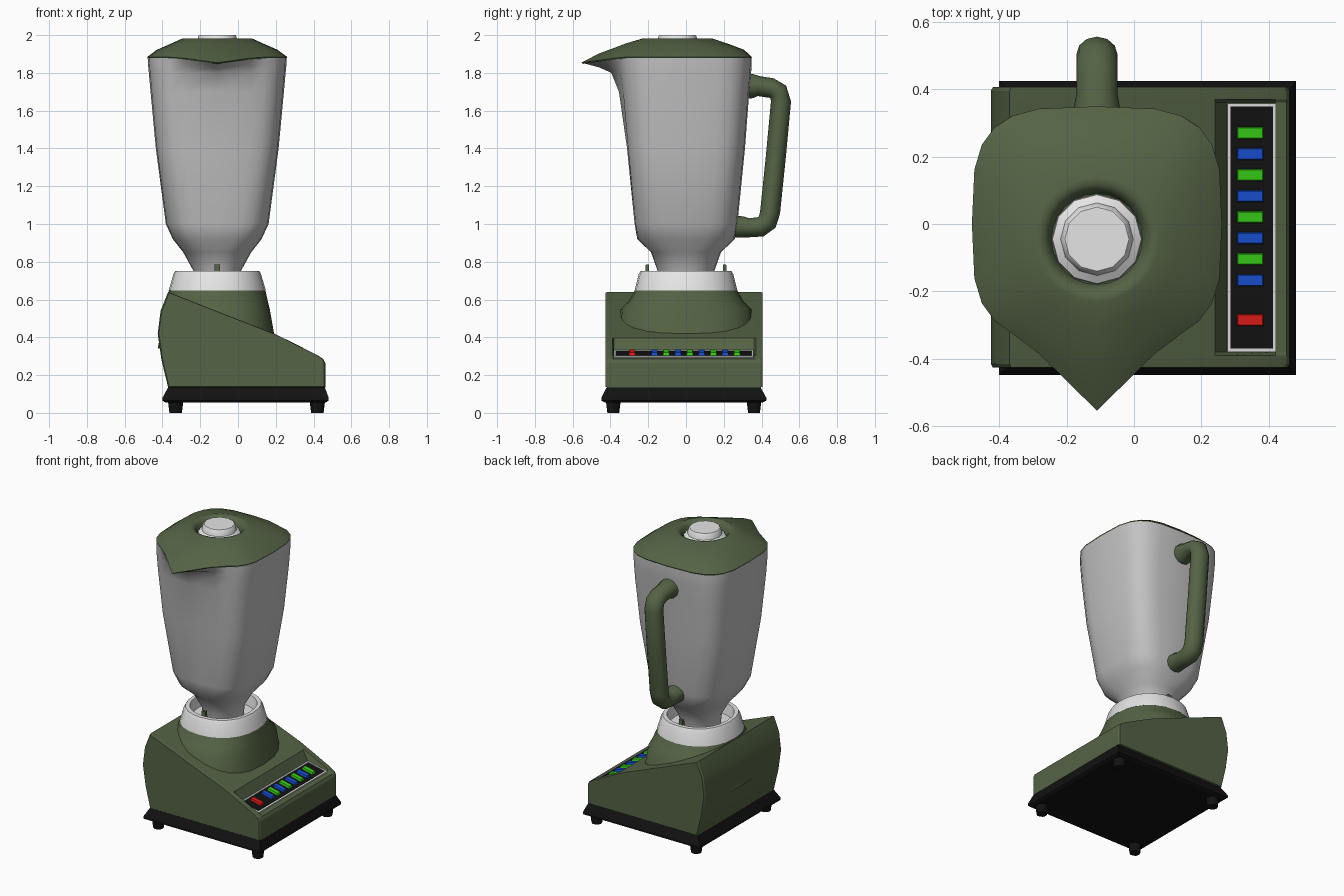
import bpy, bmesh, math
from mathutils import Vector

if "Cube" in bpy.data.objects:
    bpy.data.objects.remove(bpy.data.objects["Cube"])

CX = -0.11  # axis of jar, collar and lid


def mat(name, rgb):
    m = bpy.data.materials.new(name)
    m.diffuse_color = (*rgb, 1)
    m.use_nodes = True
    m.node_tree.nodes["Principled BSDF"].inputs["Base Color"].default_value = m.diffuse_color
    return m


OLIVE = mat("olive green", (0.09, 0.125, 0.06))
GREY = mat("jar grey", (0.54, 0.54, 0.54))
WHITE = mat("white", (0.78, 0.78, 0.78))
BLACK = mat("black", (0.006, 0.006, 0.006))
GREEN = mat("button green", (0.04, 0.62, 0.01))
BLUE = mat("button blue", (0.01, 0.08, 0.65))
RED = mat("button red", (0.75, 0.012, 0.01))


def smooth(ob, angle):
    bpy.ops.object.select_all(action='DESELECT')
    ob.select_set(True)
    bpy.context.view_layer.objects.active = ob
    bpy.ops.object.shade_smooth_by_angle(angle=math.radians(angle))


def loft(name, rings, material, angle=None):
    """Skin a list of equal-length closed rings and cap both ends."""
    bm = bmesh.new()
    vs = [[bm.verts.new(p) for p in r] for r in rings]
    n = len(vs[0])
    for a, b in zip(vs, vs[1:]):
        for i in range(n):
            j = (i + 1) % n
            bm.faces.new((a[i], a[j], b[j], b[i]))
    bm.faces.new(vs[0][::-1])
    bm.faces.new(vs[-1])
    bmesh.ops.recalc_face_normals(bm, faces=bm.faces)
    me = bpy.data.meshes.new(name)
    bm.to_mesh(me)
    bm.free()
    me.materials.append(material)
    ob = bpy.data.objects.new(name, me)
    bpy.context.collection.objects.link(ob)
    if angle:
        smooth(ob, angle)
    return ob


def oval(z, rx, ry, n=2.0, spout=0.0, dip=0.0, cx=CX, cy=0.0, sides=24):
    """Superellipse ring, with an optional pouring spout pulled to the front."""
    ring = []
    for i in range(sides):
        a = 2 * math.pi * i / sides
        c, s = math.cos(a), math.sin(a)
        x = math.copysign(abs(c) ** (2 / n), c) * rx
        y = math.copysign(abs(s) ** (2 / n), s) * ry
        d = abs(math.atan2(x, -y))
        w = max(0.0, 1 - d / 0.72) ** 1.5
        ring.append((cx + x, cy + y - spout * w, z - dip * w))
    return ring


def rect(z, x0, x1, y0, y1):
    return [(x0, y0, z), (x1, y0, z), (x1, y1, z), (x0, y1, z)]


# Base plate and feet
loft("base_plate", [rect(0.055, -0.385, 0.465, -0.43, 0.405),
                    rect(0.065, -0.4, 0.48, -0.448, 0.425),
                    rect(0.08, -0.4, 0.48, -0.448, 0.425),
                    rect(0.135, -0.37, 0.46, -0.42, 0.395)], BLACK)
for x in (-0.33, 0.42):
    for y in (-0.385, 0.36):
        loft("foot", [oval(0, .033, .033, cx=x, cy=y, sides=10),
                      oval(0.055, .04, .04, cx=x, cy=y, sides=10)], BLACK, 40)

# Body: side profile lofted along y, with a sunken bay for the buttons
OUTER = [(-.37, .135), (-.405, .28), (-.425, .42), (-.41, .54), (-.37, .64),
         (.19, .42), (.24, .396), (.275, .379), (.42, .306), (.452, .285),
         (.462, .265), (.462, .135)]
INNER = list(OUTER)
INNER[7], INNER[8] = (.275, .325), (.42, .293)


def section(y, prof, s=1.0):
    return [(x * s, y, .38 + (z - .38) * s) for x, z in prof]


loft("body", [section(-.426, OUTER, .985), section(-.415, OUTER),
              section(-.39, OUTER), section(-.38, INNER),
              section(.36, INNER), section(.37, OUTER),
              section(.395, OUTER), section(.406, OUTER, .985)], OLIVE, 25)

# Neck under the collar
loft("neck", [oval(.34, .315, .37, 2.6), oval(.55, .278, .345, 2.6),
              oval(.59, .268, .305, 2.4), oval(.65, .255, .27, 2.2)], OLIVE, 40)

# Collar ring with a hollow seat
loft("collar", [oval(.648, .257, .272, 2.2), oval(.735, .232, .25, 2.2),
                oval(.752, .222, .24, 2.2), oval(.752, .198, .212, 2.2),
                oval(.68, .185, .2, 2.2)], WHITE, 40)
for y in (-.205, .205):
    loft("lock_tab", [rect(.68, CX - .018, CX + .018, y - .012, y + .012),
                      rect(.785, CX - .014, CX + .014, y - .008, y + .008)], OLIVE)

# Jar
loft("jar", [oval(.685, .12, .14), oval(.75, .125, .15), oval(.85, .18, .185, 2.4),
             oval(.92, .235, .258, 3), oval(1.0, .272, .272, 3.5),
             oval(1.4, .325, .312, 4), oval(1.7, .353, .335, 4, .02),
             oval(1.8, .362, .345, 3.8, .05), oval(1.84, .366, .347, 3.7, .11, .012),
             oval(1.878, .368, .347, 3.6, .19, .028)], GREY, 50)

# Lid with spout and a dimple around the cap
loft("lid", [oval(1.876, .366, .346, 3.5, .2, .028),
             oval(1.884, .371, .349, 3.5, .205, .03),
             oval(1.922, .32, .31, 3.2, .15, .02, cy=-.002),
             oval(1.957, .24, .235, 2.6, .06, cy=-.02),
             oval(1.982, .185, .185, 2, cy=-.045),
             oval(1.982, .165, .165, 2, cy=-.045),
             oval(1.965, .145, .145, 2, cy=-.045),
             oval(1.93, .135, .135, 2, cy=-.045)], OLIVE, 50)
loft("lid_cap", [oval(r[0], r[1], r[1], cy=-.045, sides=12) for r in
                 ((1.925, .135), (1.945, .132), (1.96, .108), (1.995, .1), (2.0, .095))],
     WHITE, 35)

# Handle: tube along a path in the y-z plane (y, z, thickness)
PATH = [(.30, 1.73, 1.3), (.355, 1.73, 1.2), (.385, 1.73, 1.0), (.45, 1.72, 1),
        (.488, 1.70, 1), (.503, 1.65, 1), (.475, 1.35, 1), (.445, 1.06, 1),
        (.43, 1.01, 1), (.395, .985, 1), (.335, .98, .95), (.30, .985, 1.05),
        (.25, .985, 1.1)]
pts = [Vector((y, z)) for y, z, _ in PATH]
rings = []
for i, p in enumerate(pts):
    t = (pts[min(i + 1, len(pts) - 1)] - pts[max(i - 1, 0)]).normalized()
    nrm = Vector((-t.y, t.x)) * .053 * PATH[i][2]
    ring = []
    for k in range(12):
        a = 2 * math.pi * k / 12
        q = p + nrm * math.sin(a)
        ring.append((CX + .061 * PATH[i][2] ** .5 * math.cos(a), q.x, q.y))
    rings.append(ring)
loft("handle", rings, OLIVE, 50)

# Control panel, frame and buttons lie on the sloped bay floor
def floor_z(x):
    return .325 - .221 * (x - .275)


def slab(name, x0, x1, y0, y1, lo, hi, material, taper=0.0):
    low = [(x, y, floor_z(x) + lo) for x, y, _ in rect(0, x0, x1, y0, y1)]
    top = [(x, y, floor_z(x) + hi) for x, y, _ in
           rect(0, x0 + taper, x1 - taper, y0 + taper, y1 - taper)]
    return loft(name, [low, top], material)


slab("control_panel", .287, .413, -.37, .348, -.004, .004, BLACK)
for x0, x1, y0, y1 in ((.278, .287, -.38, .358), (.413, .422, -.38, .358),
                       (.287, .413, -.38, -.37), (.287, .413, .348, .358)):
    slab("panel_frame", x0, x1, y0, y1, -.004, .008, WHITE)
buttons = [(.27 - .0624 * i, BLUE if i % 2 else GREEN) for i in range(8)]
for y, m in buttons + [(-.285, RED)]:
    slab("button", .305, .385, y - .018, y + .018, .002, .018, m, .003)
